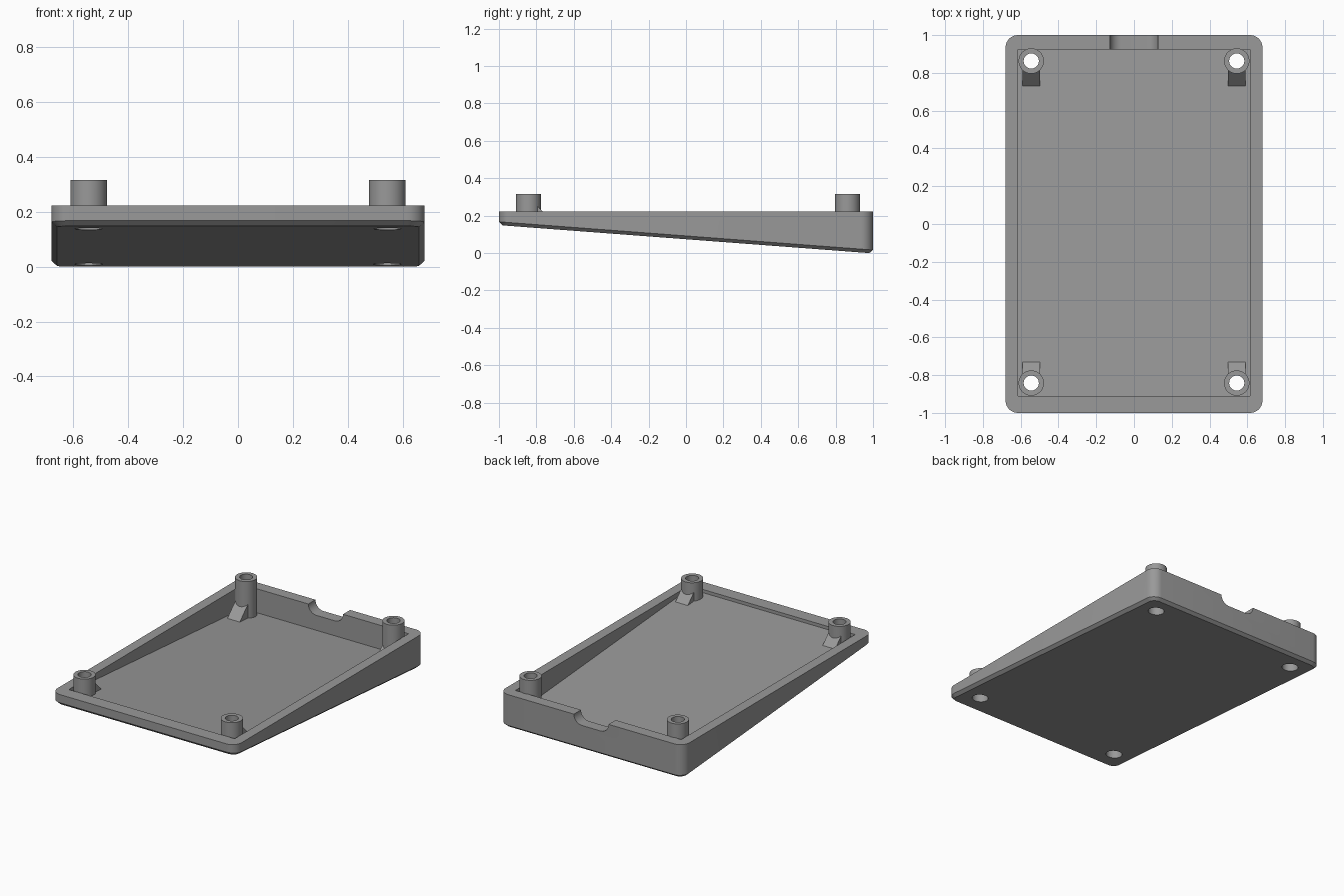
import bpy, bmesh, math

if "Cube" in bpy.data.objects:
    bpy.data.objects.remove(bpy.data.objects["Cube"])

HX, HY, TOP = 0.68, 1.0, 0.222     # half width, half length, rim height
SLOPE = 0.0755
FLOOR = 0.058                      # floor thickness

grey = bpy.data.materials.new("plain grey")
grey.diffuse_color = (0.32, 0.32, 0.32, 1)
grey.use_nodes = True
grey.node_tree.nodes["Principled BSDF"].inputs["Base Color"].default_value = grey.diffuse_color


def under(y):
    """Height of the sloping underside at y."""
    return SLOPE * (0.98 - y)


def loft(name, loops):
    """Closed solid skinned through equal-length point loops."""
    bm = bmesh.new()
    rings = [[bm.verts.new(p) for p in loop] for loop in loops]
    for a, b in zip(rings, rings[1:]):
        for i in range(len(a)):
            j = (i + 1) % len(a)
            bm.faces.new((a[i], a[j], b[j], b[i]))
    bm.faces.new(rings[0][::-1])
    bm.faces.new(rings[-1])
    bmesh.ops.recalc_face_normals(bm, faces=bm.faces)
    mesh = bpy.data.meshes.new(name)
    bm.to_mesh(mesh)
    bm.free()
    mesh.materials.append(grey)
    ob = bpy.data.objects.new(name, mesh)
    bpy.context.collection.objects.link(ob)
    return ob


def cylinder(name, x, y, r, z0, z1, n=48):
    ring = [(x + r * math.cos(2 * math.pi * i / n),
             y + r * math.sin(2 * math.pi * i / n)) for i in range(n)]
    return loft(name, [[(px, py, z) for px, py in ring] for z in (z0, z1)])


def combine(target, other, operation):
    """Apply a boolean, then discard the helper."""
    mod = target.modifiers.new("bool", 'BOOLEAN')
    mod.operation, mod.object, mod.solver = operation, other, 'EXACT'
    bpy.context.view_layer.objects.active = target
    bpy.ops.object.modifier_apply(modifier=mod.name)
    bpy.data.objects.remove(other)


def rounded(inset, r, steps=8):
    """Rounded rectangle outline."""
    pts = []
    for k, (sx, sy) in enumerate(((1, 1), (-1, 1), (-1, -1), (1, -1))):
        for i in range(steps + 1):
            a = math.pi / 2 * (k + i / steps)
            pts.append((sx * (HX - inset - r) + r * math.cos(a),
                        sy * (HY - inset - r) + r * math.sin(a)))
    return pts


# Wedge-shaped body with a chamfered underside
inner, outer = rounded(0.02, 0.045), rounded(0, 0.065)
tray = loft("tray", [
    [(x, y, under(y)) for x, y in inner],
    [(x, y, under(y) + 0.018) for x, y in outer],
    [(x, y, TOP) for x, y in outer]])

# Cavity with a floor parallel to the underside
cx, y0, y1 = 0.613, -0.91, 0.925
rect = [(-cx, y0), (cx, y0), (cx, y1), (-cx, y1)]
combine(tray, loft("cavity", [
    [(x, y, under(y) + FLOOR) for x, y in rect],
    [(x, y, 0.5) for x, y in rect]]), 'DIFFERENCE')

# Cable notch in the back wall: lower half of a rounded slot
notch = [(0.128, TOP + 0.1), (-0.128, TOP + 0.1)]
for centre, start in ((-0.068, math.pi), (0.068, 1.5 * math.pi)):
    for i in range(11):
        a = start + math.pi / 2 * i / 10
        notch.append((centre + 0.06 * math.cos(a), TOP + 0.06 * math.sin(a)))
combine(tray, loft("notch", [[(x, y, z) for x, z in notch] for y in (0.85, 1.1)]),
        'DIFFERENCE')

# Four screw posts with ramped ribs facing the middle
posts = [(sx * 0.544, y) for sx in (-1, 1) for y in (-0.842, 0.863)]
for x, y in posts:
    side = 1 if y > 0 else -1
    combine(tray, cylinder("post", x, y, 0.067, under(y) + 0.03, 0.315), 'UNION')
    toe = side * 0.73
    zf = under(toe) + FLOOR
    rib = [(toe, zf), (y, zf + abs(y - toe)), (y, under(y) + 0.03), (toe, zf - 0.02)]
    combine(tray, loft("rib", [[(x + d, py, pz) for py, pz in rib]
                               for d in (-0.046, 0.046)]), 'UNION')

# Screw holes, wider from below
for x, y in posts:
    combine(tray, cylinder("hole", x, y, 0.040, -0.2, 0.5), 'DIFFERENCE')
    combine(tray, cylinder("counterbore", x, y, 0.050, -0.2, under(y) + 0.085),
            'DIFFERENCE')

bpy.ops.object.select_all(action='DESELECT')
tray.select_set(True)
bpy.context.view_layer.objects.active = tray
bpy.ops.object.shade_smooth_by_angle(angle=math.radians(25))
